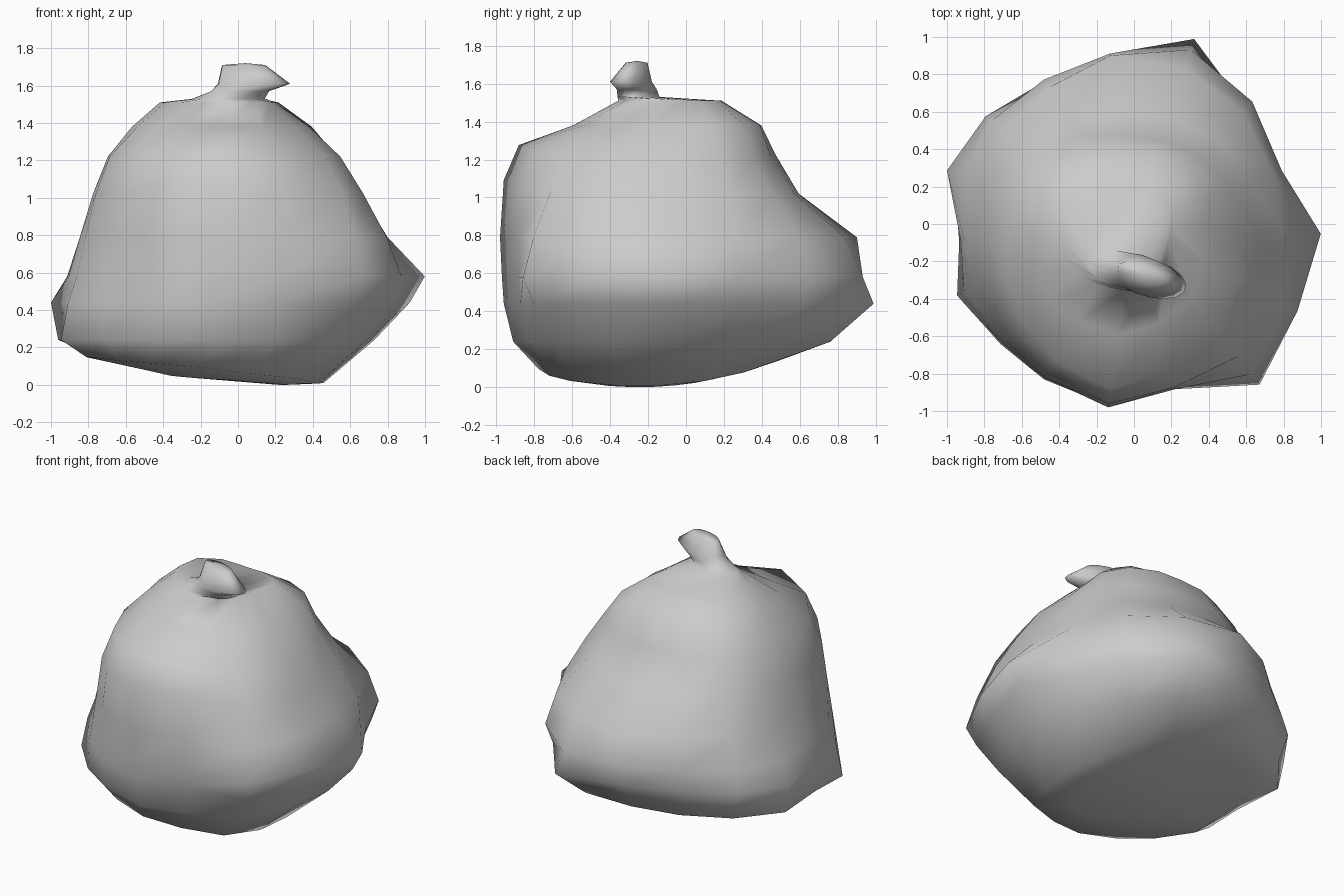
import bpy, bmesh, math

if "Cube" in bpy.data.objects:
    bpy.data.objects.remove(bpy.data.objects["Cube"])

# Directions (degrees) that follow the main folds and corners of the bag
ANGLES = [-3, 20, 46, 72, 98, 122, 144, 164, 186, 202, 222, 240, 262, 284, 308, 332]
DIRS = [(math.cos(math.radians(a)), math.sin(math.radians(a))) for a in ANGLES]

# Radius in each direction at each height
BODY = {
    0.24: [.73, .68, .71, .80, .77, .82, .92, 1.00, .94, 1.02, .96, .93, .92, .86, .88, .78],
    0.44: [.92, .80, .86, 1.04, .90, .90, .98, 1.04, .93, .98, .95, .96, .97, .90, 1.02, .92],
    0.58: [1.0, .84, .91, .98, .92, .91, .94, .95, .91, .93, .93, .95, .98, .91, 1.09, .99],
    0.79: [.80, .79, .84, .88, .91, .86, .87, .85, .85, .88, .90, .95, .99, .91, 1.02, .90],
    1.02: [.66, .66, .63, .60, .60, .66, .74, .78, .78, .82, .87, .92, .97, .90, .90, .76],
    1.22: [.53, .53, .50, .47, .48, .55, .64, .69, .70, .74, .79, .84, .89, .81, .76, .62],
    1.38: [.38, .42, .43, .41, .40, .45, .52, .57, .57, .58, .60, .60, .60, .55, .50, .43],
    1.51: [.20, .23, .22, .19, .18, .22, .32, .41, .42, .42, .41, .38, .36, .33, .29, .22],
}

# Tied top: centre x, centre y, height, half length, half width
KNOT = [(-.05, -.25, 1.53, .20, .10), (.01, -.26, 1.57, .16, .10),
        (.085, -.29, 1.61, .20, .10), (.03, -.26, 1.71, .12, .05)]


def body_point(r, dx, dy, z):
    """The upper front shoulder sits a little higher than the back."""
    x, y = r * dx, r * dy
    lift = .2 * max(0, -y - .6) if z > 1 else 0
    return (x, y, z + lift)


def floor_z(x, y):
    return 0.13 * (x - .25) ** 2 + 0.25 * (y + .25) ** 2


def shrunk(ring, cx, cy, s):
    """Underside ring: pulled towards a point and laid on the sagging floor."""
    pts = [(cx + (x - cx) * s, cy + (y - cy) * s) for x, y, _ in ring]
    return [(x, y, floor_z(x, y)) for x, y in pts]


def knot_ring(cx, cy, z, a, b, turn=math.radians(-16)):
    c, s = math.cos(turn), math.sin(turn)
    pts = []
    for deg in ANGLES:
        t = math.radians(deg) - turn
        u, v = a * math.cos(t), b * math.sin(t)
        pts.append((cx + u * c - v * s, cy + u * s + v * c, z))
    return pts


def loft(name, rings, bottom, top):
    bm = bmesh.new()
    loops = [[bm.verts.new(p) for p in r] for r in rings]
    n = len(ANGLES)
    for lo, hi in zip(loops, loops[1:]):
        for i in range(n):
            j = (i + 1) % n
            bm.faces.new((lo[i], lo[j], hi[j], hi[i]))
    vb, vt = bm.verts.new(bottom), bm.verts.new(top)
    for i in range(n):
        j = (i + 1) % n
        bm.faces.new((vb, loops[0][j], loops[0][i]))
        bm.faces.new((vt, loops[-1][i], loops[-1][j]))
    bmesh.ops.recalc_face_normals(bm, faces=bm.faces)
    for f in bm.faces:
        f.smooth = True
    me = bpy.data.meshes.new(name)
    bm.to_mesh(me)
    bm.free()
    ob = bpy.data.objects.new(name, me)
    bpy.context.collection.objects.link(ob)
    return ob


# Bag body, sagging underside and tied knot as one continuous skin
body = [[body_point(r, dx, dy, z) for r, (dx, dy) in zip(row, DIRS)] for z, row in BODY.items()]
edge = shrunk(body[0], -.4, -.35, .76)
inner = shrunk(edge, .1, -.2, .5)
rings = [inner, edge] + body + [knot_ring(*k) for k in KNOT]
loft("tied_bag", rings, (.22, -.25, 0), (.04, -.26, 1.72))
